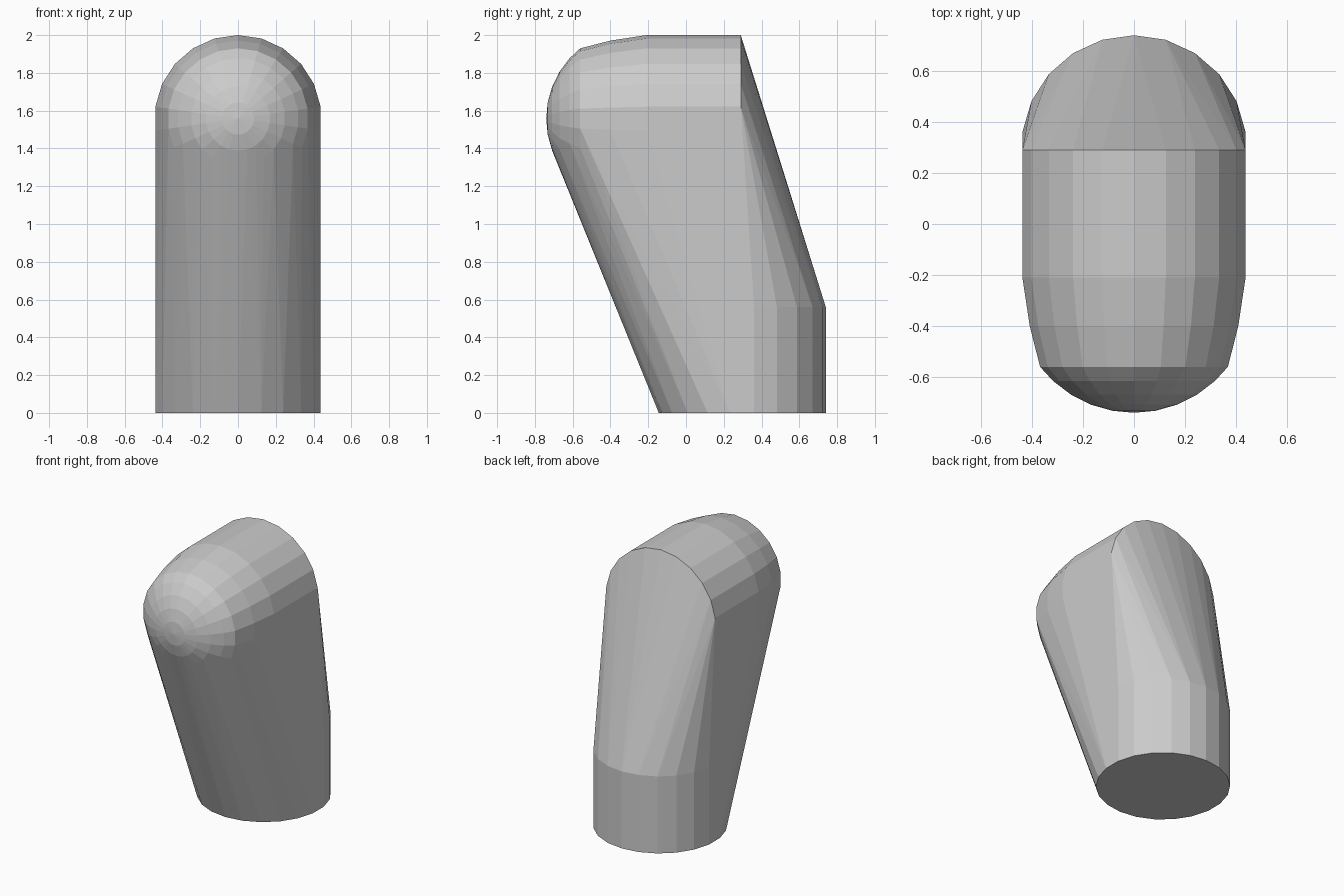
import bpy, bmesh
from math import sin, cos, pi, sqrt

if "Cube" in bpy.data.objects:
    bpy.data.objects.remove(bpy.data.objects["Cube"])

SIDES = 22
R = 0.442
HEAD_Z = 2 - R


def ring_upright(bm, y, r):
    """Ring facing along y, around the axis of the upper barrel."""
    for i in range(SIDES):
        a = 2 * pi * i / SIDES
        bm.verts.new((r * sin(a), y, HEAD_Z + r * cos(a)))


def ring_flat(bm, z):
    """Ring lying level, around the axis of the foot."""
    for i in range(SIDES):
        a = 2 * pi * i / SIDES
        bm.verts.new((R * sin(a), 0.298 + R * cos(a), z))


bm = bmesh.new()

# Foot: short upright cylinder
ring_flat(bm, 0)
ring_flat(bm, 0.56)

# Upper barrel: back rim, shoulder and taper
for y, r in [(0.29, R), (-0.21, R), (-0.40, 0.413), (-0.56, 0.372)]:
    ring_upright(bm, y, r)

# Rounded nose: shallow spherical cap
sphere_r = (0.372 ** 2 + 0.18 ** 2) / (2 * 0.18)
for r in (0.32, 0.25, 0.17, 0.085):
    ring_upright(bm, -0.74 + sphere_r - sqrt(sphere_r ** 2 - r ** 2), r)
bm.verts.new((0, -0.74, HEAD_Z))

# Wrap both parts in one convex skin
hull = bmesh.ops.convex_hull(bm, input=bm.verts[:])
unused = {g for g in hull["geom_interior"] + hull["geom_unused"]
          if isinstance(g, bmesh.types.BMVert)}
bmesh.ops.delete(bm, geom=list(unused), context='VERTS')
bmesh.ops.dissolve_limit(bm, angle_limit=0.01, verts=bm.verts[:], edges=bm.edges[:])
bmesh.ops.recalc_face_normals(bm, faces=bm.faces[:])

mesh = bpy.data.meshes.new("leaning_body")
bm.to_mesh(mesh)
bm.free()
body = bpy.data.objects.new("leaning_body", mesh)
bpy.context.collection.objects.link(body)
